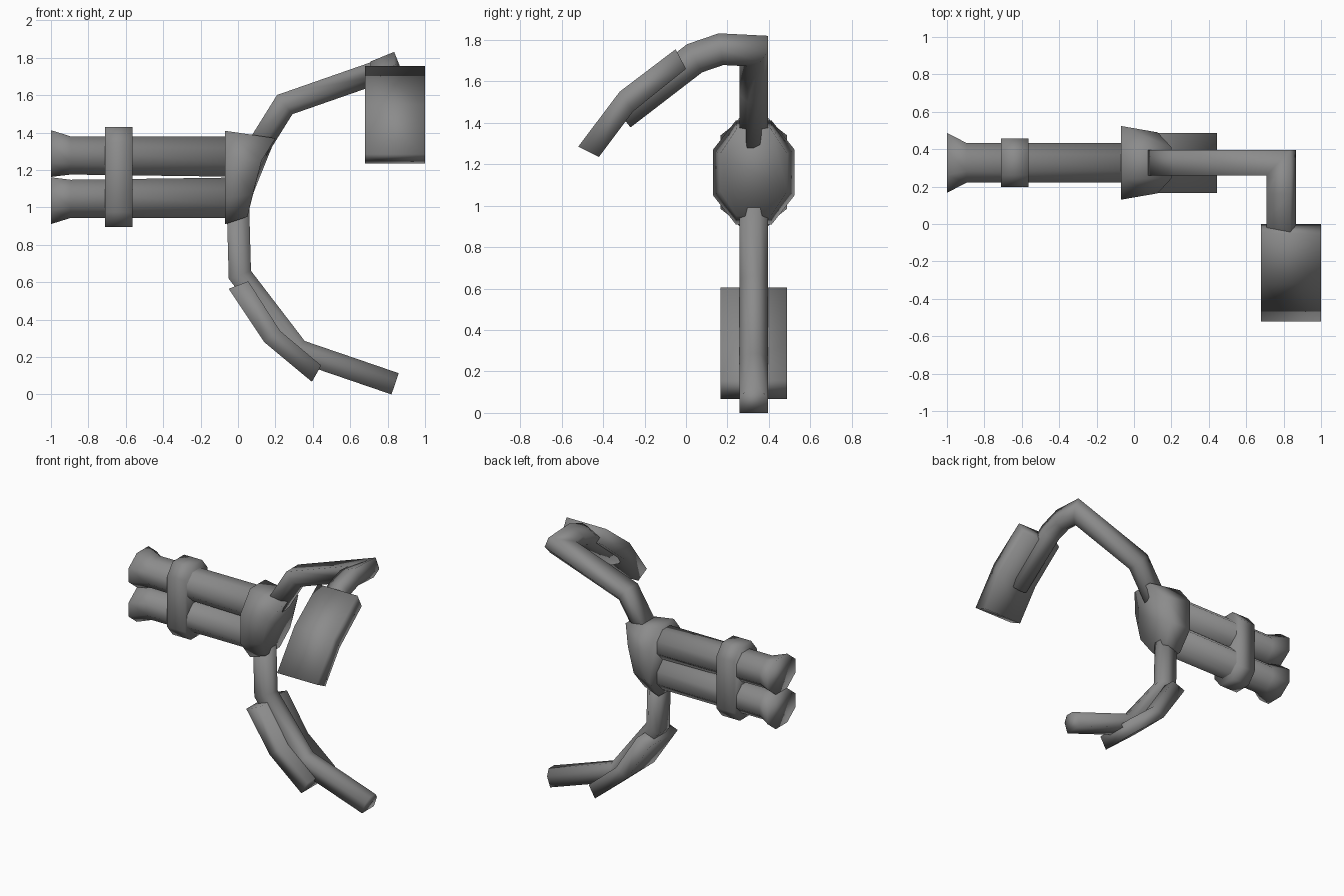
import bpy, bmesh, math
from mathutils import Vector

if "Cube" in bpy.data.objects:
    bpy.data.objects.remove(bpy.data.objects["Cube"])

YC = 0.327  # depth of the main body plane

metal = bpy.data.materials.new("dark_metal")
metal.diffuse_color = (0.26, 0.26, 0.26, 1)
metal.use_nodes = True
metal.node_tree.nodes["Principled BSDF"].inputs["Base Color"].default_value = metal.diffuse_color


def loft(name, rings):
    """Closed smooth skin through rings of equal point count."""
    bm = bmesh.new()
    loops = [[bm.verts.new(p) for p in r] for r in rings]
    n = len(loops[0])
    for a, b in zip(loops, loops[1:]):
        for i in range(n):
            j = (i + 1) % n
            bm.faces.new((a[i], a[j], b[j], b[i]))
    bm.faces.new(loops[0])
    bm.faces.new(loops[-1])
    bmesh.ops.recalc_face_normals(bm, faces=bm.faces)
    for f in bm.faces:
        f.smooth = True
    me = bpy.data.meshes.new(name)
    bm.to_mesh(me)
    bm.free()
    me.materials.append(metal)
    ob = bpy.data.objects.new(name, me)
    bpy.context.collection.objects.link(ob)
    return ob


def octagon(hw, hh, cw, ch):
    """Chamfered rectangle: half sizes and chamfer sizes."""
    return [(hw, hh - ch), (hw - cw, hh), (cw - hw, hh), (-hw, hh - ch),
            (-hw, ch - hh), (cw - hw, -hh), (hw - cw, -hh), (hw, ch - hh)]


def x_ring(x, zc, hw, hh, cw, ch):
    return [(x, YC + a, zc + b) for a, b in octagon(hw, hh, cw, ch)]


def sweep(name, path, hw, hh, outer):
    """Bar along a path with mitred corners, chamfered on its inner side."""
    pts = [Vector(p) for p in path]
    d = (pts[1] - pts[0]).normalized()
    side = Vector((0, 1, 0))
    up = d.cross(side).normalized() * outer
    section = [(hw, hh), (-hw, hh), (-hw, -0.3 * hh),
               (-0.45 * hw, -hh), (0.45 * hw, -hh), (hw, -0.3 * hh)]
    ring = [pts[0] + side * a + up * b for a, b in section]
    rings = [ring]
    for i in range(1, len(pts)):
        d = (pts[i] - pts[i - 1]).normalized()
        nxt = (pts[i + 1] - pts[i]).normalized() if i + 1 < len(pts) else d
        nrm = (d + nxt).normalized()
        ring = [p + d * ((pts[i] - p).dot(nrm) / d.dot(nrm)) for p in ring]
        rings.append(ring)
    return loft(name, rings)


# Twin barrels with flared ends
for name, zc, s in (("upper_barrel", 1.276, 1), ("lower_barrel", 1.048, -1)):
    c = 0.586
    loft(name, [
        x_ring(-1.0, zc + s * 0.012, 0.16, 0.125, 0.16 * c, 0.125 * c),
        x_ring(-0.895, zc + s * 0.002, 0.106, 0.102, 0.106 * c, 0.102 * c),
        x_ring(0.0, zc - s * 0.004, 0.106, 0.108, 0.106 * c, 0.108 * c)])

# Clamp band around both barrels
loft("clamp_band", [x_ring(x, 1.162, 0.13, 0.267, 0.065, 0.08)
                    for x in (-0.71, -0.565)])


# Central hub with a slanted right face
def hub_x(z):
    return 0.12 + (z - 1.24) * (0.62 if z > 1.24 else 0.24)


hub_back = x_ring(-0.07, 1.16, 0.197, 0.25, 0.11, 0.14)
hub_front = [(hub_x(z), y, z) for _, y, z in
             x_ring(0, 1.16, 0.163, 0.21, 0.08, 0.12)]
loft("hub", [hub_back, hub_front])

# Arms
sweep("upper_arm", [(0.10, YC, 1.31), (0.25, YC, 1.55), (0.795, YC, 1.74),
                    (0.795, 0.17, 1.748), (0.795, 0.045, 1.705),
                    (0.795, -0.31, 1.432)], 0.068, 0.062, 1)
sweep("lower_arm", [(0.0, YC, 1.0), (0.01, YC, 0.64), (0.32, YC, 0.235),
                    (0.84, YC, 0.057)], 0.068, 0.06, -1)

# Bent pads mounted on the arms
upper_profile = [(-0.05, 1.755), (-0.32, 1.55), (-0.52, 1.285),
                 (-0.42, 1.235), (-0.255, 1.455), (0.0, 1.66)]
loft("upper_pad", [[(x, y, z) for y, z in upper_profile]
                   for x in (0.68, 1.0)])
lower_profile = [(-0.05, 0.565), (0.14, 0.28), (0.395, 0.068),
                 (0.445, 0.155), (0.225, 0.34), (0.055, 0.605)]
loft("lower_pad", [[(x, y, z) for x, z in lower_profile]
                   for y in (YC - 0.16, YC + 0.16)])
